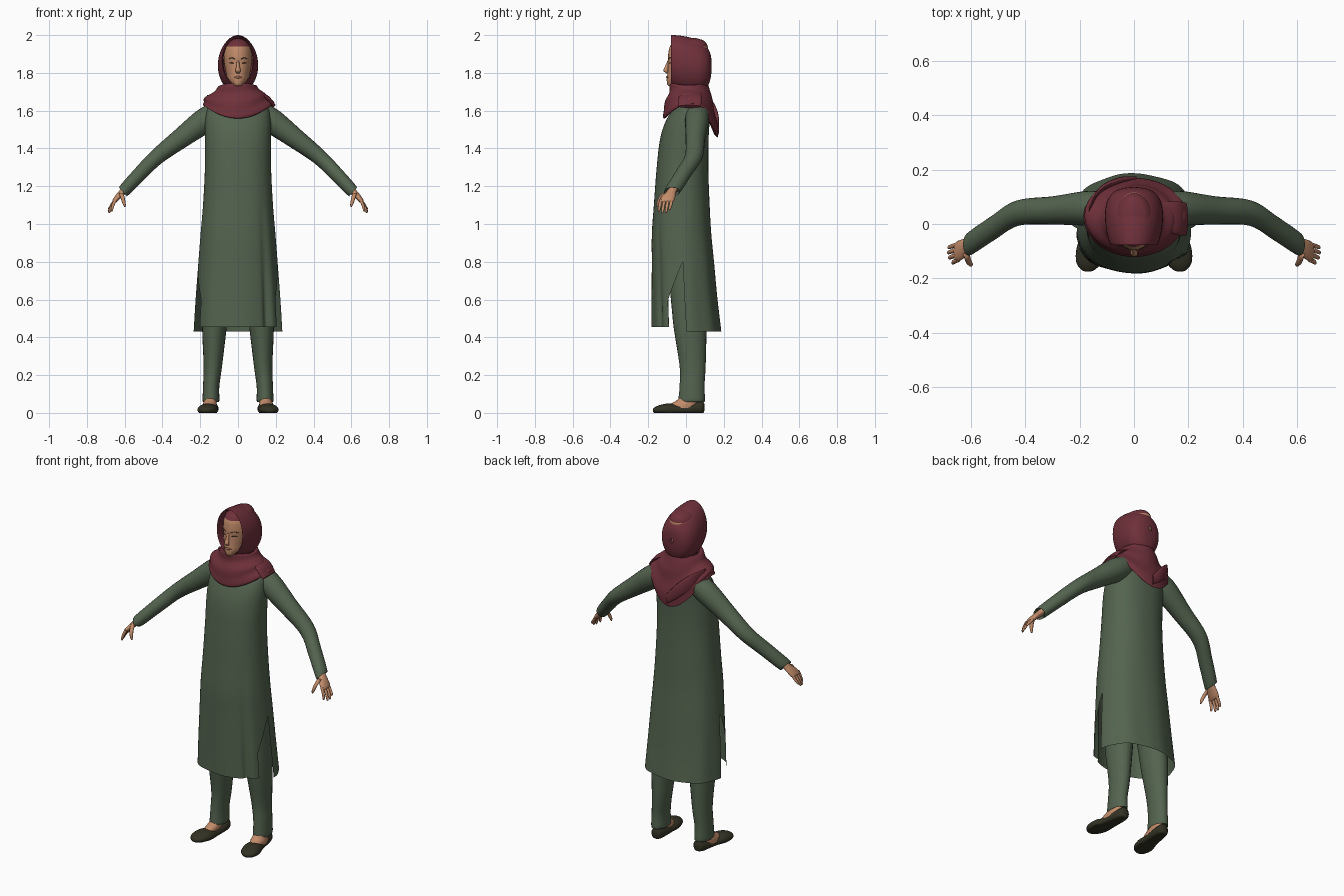
import bpy, bmesh, math
from mathutils import Vector


def material(name, rgb):
    m = bpy.data.materials.new(name)
    m.diffuse_color = (*rgb, 1)
    return m


GREEN = material("green_cloth", (0.088, 0.125, 0.078))
RED = material("wine_scarf", (0.16, 0.030, 0.043))
SKIN = material("skin", (0.54, 0.26, 0.145))
SHOE = material("dark_shoe", (0.034, 0.032, 0.018))
BROWN = material("brow_brown", (0.10, 0.05, 0.03))
LIP = material("lip", (0.38, 0.15, 0.10))


def spline(keys, rows, t):
    """Smooth interpolation of rows of numbers at ascending keys."""
    n = len(keys)
    t = min(max(t, keys[0]), keys[-1])
    i = max(k for k in range(n - 1) if keys[k] <= t)
    h = keys[i + 1] - keys[i]
    s = (t - keys[i]) / h

    def slope(j, c):
        a, b = max(j - 1, 0), min(j + 1, n - 1)
        return (rows[b][c] - rows[a][c]) / (keys[b] - keys[a]) * h
    return [(2*s**3 - 3*s*s + 1) * rows[i][c] + (s**3 - 2*s*s + s) * slope(i, c)
            + (3*s*s - 2*s**3) * rows[i+1][c] + (s**3 - s*s) * slope(i + 1, c)
            for c in range(len(rows[0]))]


def sheet(name, mats, funcs, nu, nv, cap=False, pick=None):
    """Welded grid surfaces from functions of u, v in 0..1."""
    bm = bmesh.new()
    for f in funcs:
        g = [[bm.verts.new(f(i / nu, j / nv)) for i in range(nu + 1)] for j in range(nv + 1)]
        for j in range(nv):
            for i in range(nu):
                bm.faces.new((g[j][i], g[j][i+1], g[j+1][i+1], g[j+1][i]))
    bmesh.ops.remove_doubles(bm, verts=bm.verts[:], dist=1e-4)
    if cap:
        bmesh.ops.holes_fill(bm, edges=bm.edges[:], sides=0)
    bmesh.ops.recalc_face_normals(bm, faces=bm.faces[:])
    if pick:
        for f in bm.faces:
            f.material_index = pick(f.calc_center_median())
    me = bpy.data.meshes.new(name)
    bm.to_mesh(me)
    bm.free()
    for m in mats:
        me.materials.append(m)
    me.shade_smooth()
    me.set_sharp_from_angle(angle=math.radians(50))
    ob = bpy.data.objects.new(name, me)
    bpy.context.collection.objects.link(ob)
    return ob


X, Y, Z = Vector((1, 0, 0)), Vector((0, 1, 0)), Vector((0, 0, 1))


def tube(name, mat, rows, au, av, side=1, seg=20, step=4, cap=True, pick=None):
    """Loft of ellipses; each row is x, y, z, half size along au, half size along av."""
    keys = list(range(len(rows)))

    def f(u, v):
        x, y, z, a, b = spline(keys, rows, v * keys[-1])
        th = 2 * math.pi * u
        p = Vector((x, y, z)) + au * (a * math.cos(th)) + av * (b * math.sin(th))
        return Vector((p.x * side, p.y, max(p.z, 0)))
    mats = mat if isinstance(mat, list) else [mat]
    return sheet(name, mats, [f], seg, step * keys[-1], cap, pick)


# long tunic: front and back halves that part below the side slits
TUNIC = [(.43, .232, -.18, .185), (.6, .222, -.18, .165), (.8, .208, -.18, .147),
         (.95, .197, -.18, .133), (1.1, .185, -.17, .125), (1.3, .175, -.155, .118),
         (1.46, .175, -.135, .12), (1.56, .172, -.10, .125), (1.63, .15, -.05, .12),
         (1.68, .06, -.03, .09)]
TKEYS = [r[0] for r in TUNIC]
SLIT = 0.8


def tunic_half(front):
    hem = .455 if front else .43

    def f(u, v):
        z = 1.68 - (1.68 - SLIT) * v / .7 if v < .7 else SLIT - (SLIT - hem) * (v - .7) / .3
        _, hw, yf, yb = spline(TKEYS, TUNIC, z)
        gap = .5 * min(1, max(0, (SLIT - z) / .2)) if front else 0
        th = -math.pi + gap + (math.pi - 2 * gap) * u if front else math.pi * u
        low = min(1, max(0, (1.15 - z) / .6))
        # soft folds and one deep crease
        r = 1 + .014 * low * math.sin(8 * th + 1) - .09 * low * math.exp(-((th + .85) / .11) ** 2)
        c, s = math.cos(th), math.sin(th)
        return Vector((hw * r * math.copysign(abs(c) ** .88, c),
                       (yf + yb) / 2 + (yb - yf) / 2 * r * math.copysign(abs(s) ** .92, s), z))
    return f


sheet("tunic", [GREEN], [tunic_half(True), tunic_half(False)], 48, 60)

# paired parts
ARM_UP = Vector((.66, 0, .75))
FINGER_UP = Vector((.9, 0, .4))
for side, tag in ((1, "left"), (-1, "right")):
    tube(tag + "_sleeve", GREEN, [
        (.10, .06, 1.60, .06, .06), (.18, .058, 1.545, .063, .066), (.30, .05, 1.455, .052, .054),
        (.43, .04, 1.355, .047, .042), (.52, -.015, 1.265, .045, .038),
        (.605, -.072, 1.175, .043, .033), (.598, -.067, 1.182, .03, .022)], Y, ARM_UP, side, 24, 5)
    tube(tag + "_palm", SKIN, [
        (.585, -.06, 1.197, .026, .020), (.61, -.078, 1.17, .026, .019), (.632, -.092, 1.147, .036, .017),
        (.652, -.102, 1.123, .038, .013), (.657, -.104, 1.115, .03, .007)], Y, FINGER_UP, side)
    for i, (tx, tz) in enumerate(((.668, 1.066), (.680, 1.058), (.684, 1.060), (.682, 1.074))):
        y = -.132 + .019 * i
        tube(f"{tag}_finger_{i+1}", SKIN, [
            (.648, y, 1.13, .009, .009), ((.655 + tx) / 2, y - .006, 1.1, .0085, .008),
            (tx, y - .011, tz + .008, .007, .006), (tx + .001, y - .012, tz, .003, .003)],
            Y, FINGER_UP, side, 10, 3)
    tube(tag + "_thumb", SKIN, [
        (.618, -.11, 1.165, .012, .014), (.61, -.137, 1.135, .011, .011),
        (.602, -.148, 1.105, .008, .009), (.599, -.15, 1.09, .003, .004)], X, Y, side, 10, 3)
    tube(tag + "_trouser_leg", GREEN, [
        (.09, 0, .88, .085, .11), (.115, .015, .6, .073, .095), (.125, .022, .45, .065, .087),
        (.133, .035, .25, .049, .069), (.142, .032, .14, .043, .066), (.143, .03, .062, .044, .070),
        (.143, .03, .075, .03, .055)], X, Y, side, 24)
    tube(tag + "_foot", SKIN, [
        (.143, .035, .12, .032, .045), (.145, .01, .07, .034, .055), (.15, -.015, .045, .036, .072),
        (.152, -.02, .025, .036, .07)], X, Y, side)
    tube(tag + "_shoe", SHOE, [
        (.138, .097, .03, .012, .02), (.139, .085, .027, .03, .034), (.142, .04, .022, .039, .033),
        (.149, -.03, .016, .043, .027), (.159, -.09, .017, .053, .033), (.166, -.14, .016, .047, .025),
        (.169, -.168, .014, .026, .014), (.170, -.176, .014, .008, .006)], X, Z, side, 24)
    # painted face lines
    tube(tag + "_eye", BROWN, [(.021, -.088, 1.851, .003, .002), (.033, -.085, 1.853, .004, .0035),
                               (.046, -.075, 1.851, .003, .002)], Y, Z, side, 8, 3)
    tube(tag + "_brow", BROWN, [(.016, -.092, 1.873, .003, .002), (.034, -.085, 1.879, .003, .0025),
                                (.053, -.067, 1.873, .003, .001)], Y, Z, side, 8, 3)

# head with the inner cap coloured above the hairline
tube("head", [SKIN, RED], [
    (0, .02, 1.64, .05, .05), (0, .0, 1.72, .045, .07), (0, -.02, 1.735, .036, .077),
    (0, -.01, 1.765, .055, .092), (0, 0, 1.80, .064, .098), (0, .005, 1.85, .073, .10),
    (0, .01, 1.89, .076, .105), (0, .015, 1.94, .070, .10), (0, .02, 1.97, .050, .075),
    (0, .02, 1.985, .015, .03)], X, Y, 1, 32, 5, pick=lambda c: int(c.z > 1.937))
tube("nose", SKIN, [(0, -.092, 1.866, .006, .006), (0, -.101, 1.835, .009, .010),
                    (0, -.107, 1.812, .014, .013), (0, -.099, 1.798, .009, .006)], X, Y, 1, 14)
tube("lips", LIP, [(-.022, -.094, 1.777, .003, .002), (0, -.101, 1.777, .005, .007),
                   (.022, -.094, 1.777, .003, .002)], Y, Z, 1, 10)

# hood with a turned-in front edge
tube("hood", RED, [
    (0, -.02, 1.86, .078, .122), (0, -.066, 1.865, .080, .129), (0, -.076, 1.865, .087, .135),
    (0, -.03, 1.85, .101, .147), (0, .03, 1.84, .107, .145), (0, .08, 1.83, .100, .132),
    (0, .115, 1.83, .078, .10), (0, .131, 1.835, .045, .06), (0, .136, 1.838, .01, .014)],
    X, Z, 1, 40, 4, cap=False)

# draped scarf: drop, half width, front y, back y
DRAPE = [(0, .082, -.062, .095), (0, .098, -.082, .116), (.25, .118, -.092, .132), (.5, .152, -.106, .152),
         (.78, .181, -.120, .166), (1, .187, -.116, .171), (.96, .172, -.10, .15)]


def scarf(u, v):
    drop, hw, yf, yb = spline(list(range(7)), DRAPE, v * 6)
    th = 2 * math.pi * u
    c, s = math.cos(th), math.sin(th)
    low = 1.635 - (.075 if s < 0 else .175) * s * s
    top = 1.745 - .012 * c * c
    fold = math.sin(math.pi * v) * (.035 * math.sin(6 * math.pi * v + th) + .015 * math.sin(3 * th + 9 * v))
    r = 1 + fold
    return Vector((hw * r * c, (yf + yb) / 2 + (yb - yf) / 2 * r * s, top + (low - top) * drop))


sheet("neck_scarf", [RED], [scarf], 56, 36)

# loose scarf ends on the shoulder and across the back
tube("shoulder_scarf_end", RED, [(.10, .03, 1.695, .05, .012), (.155, .022, 1.665, .062, .014),
                                 (.192, .018, 1.622, .06, .010)], Y, ARM_UP, 1, 20)
tube("back_scarf_fold", RED, [(-.165, .055, 1.655, .010, .03), (-.125, .125, 1.62, .012, .045),
                              (-.055, .16, 1.56, .012, .045), (.01, .168, 1.50, .008, .03)], Y, Z, 1, 20)
